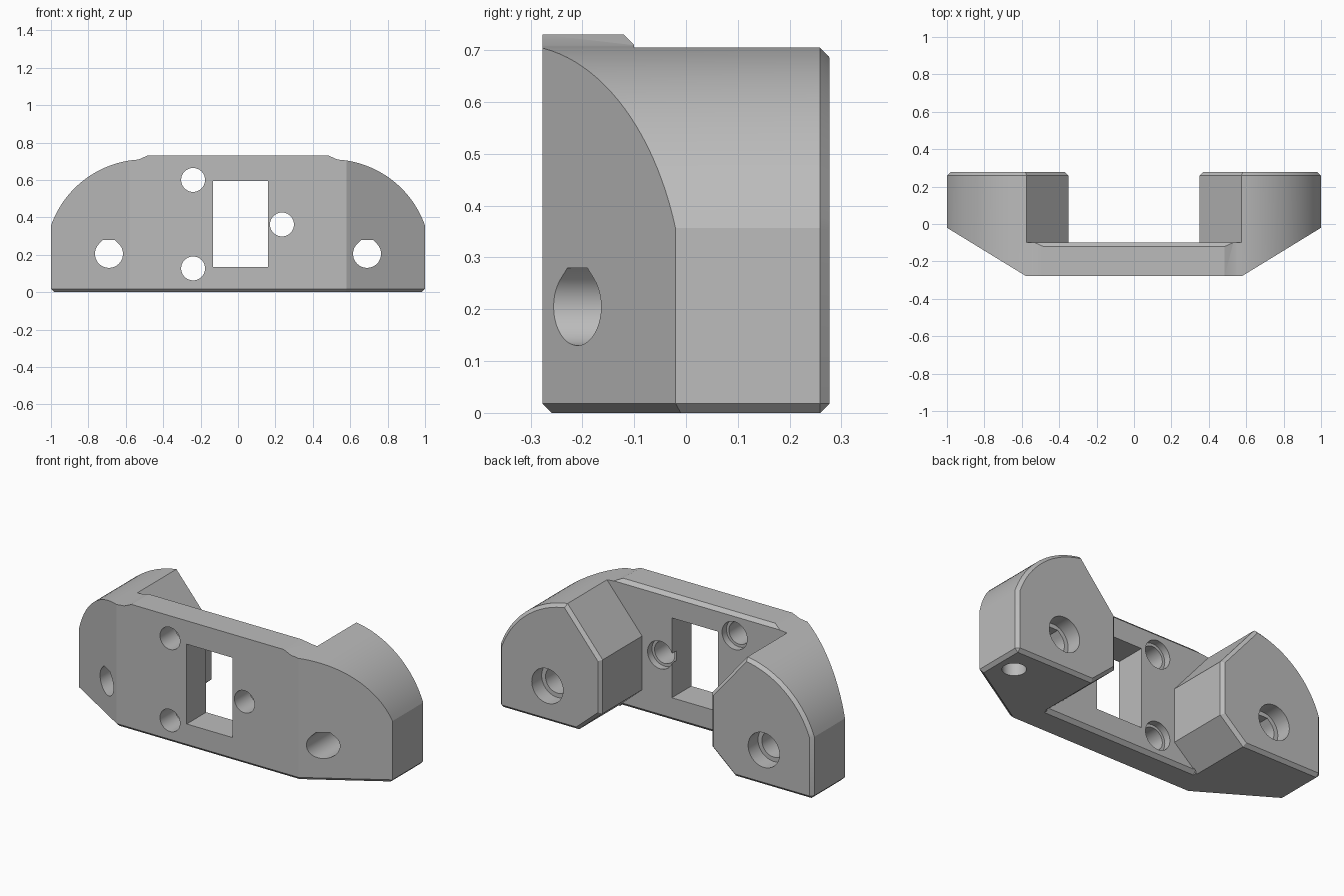
import bpy
import bmesh
from math import sin, cos, pi, radians, tan, hypot
from mathutils import Vector

if "Cube" in bpy.data.objects:
    bpy.data.objects.remove(bpy.data.objects["Cube"], do_unlink=True)

DEPTH = 0.277     # half depth of the bracket
WALL = -0.10      # rear plane of the thin wall
CHAMFER = 0.018

AXES = {
    "x": lambda u, v, d: (d, u, v),
    "y": lambda u, v, d: (u, d, v),
    "z": lambda u, v, d: (u, v, d),
}


def prism(name, pts, lo, hi, axis="y"):
    """Extrude a 2D profile along one axis."""
    place = AXES[axis]
    bm = bmesh.new()
    face = bm.faces.new([bm.verts.new(place(u, v, lo)) for u, v in pts])
    ext = bmesh.ops.extrude_face_region(bm, geom=[face])
    shift = Vector(place(0, 0, hi - lo))
    bmesh.ops.translate(bm, vec=shift, verts=[g for g in ext["geom"] if isinstance(g, bmesh.types.BMVert)])
    bmesh.ops.recalc_face_normals(bm, faces=bm.faces)
    mesh = bpy.data.meshes.new(name)
    bm.to_mesh(mesh)
    bm.free()
    obj = bpy.data.objects.new(name, mesh)
    bpy.context.collection.objects.link(obj)
    return obj


def mirrored(pts):
    """Close a right-hand half profile with its mirror image."""
    return pts + [(-u, v) for u, v in reversed(pts)]


def circle(u, v, r, n=40):
    return [(u + r * cos(2 * pi * i / n), v + r * sin(2 * pi * i / n)) for i in range(n)]


def flat_roof_hole(u, v, r, n=30):
    """Circle whose top is replaced by two slopes and a flat roof."""
    arc = [radians(135 + 270 * i / n) for i in range(n + 1)]
    half = r * tan(pi / 8)
    return [(u + r * cos(a), v + r * sin(a)) for a in arc] + [(u + half, v + r), (u - half, v + r)]


def cut(obj, cutters):
    """Subtract the cutters, bake the result and remove them."""
    for c in cutters:
        c.hide_render = True
        mod = obj.modifiers.new(c.name, "BOOLEAN")
        mod.operation = "DIFFERENCE"
        mod.solver = "EXACT"
        mod.object = c
    bpy.context.view_layer.update()
    graph = bpy.context.evaluated_depsgraph_get()
    baked = bpy.data.meshes.new_from_object(obj.evaluated_get(graph))
    obj.modifiers.clear()
    obj.data = baked
    for c in cutters:
        bpy.data.objects.remove(c, do_unlink=True)


# Main body: rounded shoulders with a slightly raised top rail
cx, cz, radius = 0.50, 0.18, 0.53
half = [(1.0, 0.0)]
start = pi / 2 - 0.06
end = 0.34
for i in range(25):
    a = end + (start - end) * i / 24
    half.append((min(1.0, cx + radius * cos(a)), cz + radius * sin(a)))
half.append((0.485, 0.73))
bracket = prism("mounting_bracket", mirrored(half), -DEPTH, DEPTH)

# Rear pocket between the two blocks, sloped front corners
pocket = [(0.615, -0.10), (0.35, 0.13), (0.35, 0.44), (0.79, 0.96)]
cutters = [prism("pocket_cutter", mirrored(pocket), WALL, 0.5)]
slope = [(0.454, -0.354), (1.126, 0.057), (1.126, -0.354)]
for side in (1, -1):
    cutters.append(prism("slope_cutter", [(side * x, y) for x, y in slope], -0.2, 1.0, "z"))
cut(bracket, cutters)

# Chamfers around the bottom and the rear faces of the blocks
bm = bmesh.new()
bm.from_mesh(bracket.data)
bmesh.ops.remove_doubles(bm, verts=bm.verts, dist=0.0005)
bmesh.ops.dissolve_limit(bm, angle_limit=radians(0.5), verts=bm.verts, edges=bm.edges)
chamfer_edges = []
for e in bm.edges:
    if len(e.link_faces) != 2 or e.calc_face_angle(0) < 0.1:
        continue
    cos_ = [v.co for v in e.verts]
    rear = all(c.y > DEPTH - 0.001 for c in cos_)
    bottom = all(c.z < 0.001 for c in cos_)
    inner_slope = all(abs(abs(c.x) - 0.5) < 0.01 for c in cos_) and abs(cos_[0].x - cos_[1].x) < 0.1
    wall_edge = all(abs(c.y - WALL) < 0.001 for c in cos_)
    if rear or (bottom and not inner_slope and not wall_edge):
        chamfer_edges.append(e)
bmesh.ops.bevel(bm, geom=chamfer_edges, offset=CHAMFER, offset_type="OFFSET",
                segments=1, profile=0.5, affect="EDGES", clamp_overlap=False)
bmesh.ops.recalc_face_normals(bm, faces=bm.faces)
bm.to_mesh(bracket.data)
bm.free()

# Chamfers along the rear of the wall, bottom and top
cutters = [
    prism("lower_edge_cutter", [(-0.125, -0.005), (-0.095, 0.025), (-0.095, -0.005)], -0.49, 0.49, "x"),
    prism("upper_edge_cutter", [(-0.125, 0.735), (-0.095, 0.705), (-0.095, 0.735)], -0.535, 0.535, "x"),
]

# Window through the wall
window = [(-0.133, 0.135), (0.16, 0.135), (0.16, 0.595), (-0.133, 0.595)]
cutters.append(prism("window_cutter", window, -0.4, 0.1))

# Small screw holes, recessed at the rear
for x, z in ((-0.24, 0.60), (-0.24, 0.127), (0.235, 0.362)):
    cutters.append(prism("screw_cutter", circle(x, z, 0.064), -0.4, 0.0))
    cutters.append(prism("screw_recess_cutter", circle(x, z, 0.08), WALL - 0.04, 0.0))

# Large bolt holes through the blocks, counterbored at the rear
for x in (-0.69, 0.69):
    cutters.append(prism("bolt_cutter", flat_roof_hole(x, 0.205, 0.075), -0.4, 0.4))
    cutters.append(prism("bolt_recess_cutter", circle(x, 0.205, 0.10), DEPTH - 0.09, 0.4))

# Blind hole under one block
cutters.append(prism("blind_hole_cutter", circle(0.885, 0.115, 0.062), -0.1, 0.15, "z"))
cut(bracket, cutters)

# Single plain grey material
grey = bpy.data.materials.new("plain grey")
grey.use_nodes = True
colour = (0.50, 0.50, 0.50, 1.0)
grey.diffuse_color = colour
grey.node_tree.nodes["Principled BSDF"].inputs["Base Color"].default_value = colour
bracket.data.materials.clear()
bracket.data.materials.append(grey)

# Smooth arcs and holes, crisp edges elsewhere
bpy.ops.object.select_all(action="DESELECT")
bracket.select_set(True)
bpy.context.view_layer.objects.active = bracket
bpy.ops.object.shade_smooth_by_angle(angle=radians(20))
